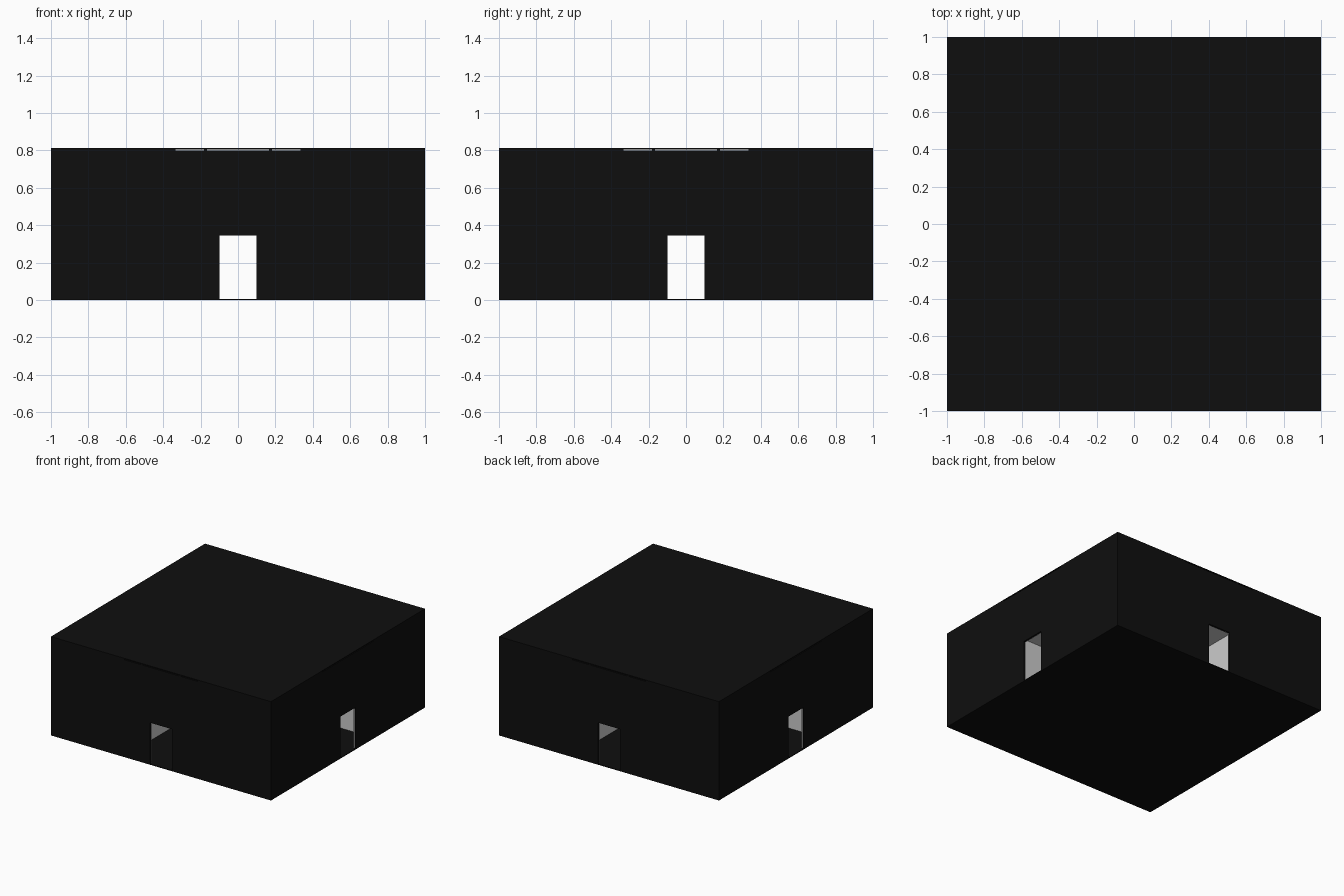
import bpy, bmesh
from mathutils import Matrix, Vector

if "Cube" in bpy.data.objects:
    bpy.data.objects.remove(bpy.data.objects["Cube"])


def material(name, value):
    m = bpy.data.materials.new(name)
    m.diffuse_color = (value, value, value, 1)
    m.use_nodes = True
    m.node_tree.nodes["Principled BSDF"].inputs["Base Color"].default_value = m.diffuse_color
    return m


BLACK = material("black", 0.0045)
WHITE = material("off white", 0.6)

H, TOP = 0.812, 0.806          # overall height, underside of roof
T, L = 0.012, 0.006            # outer wall and lining thickness
C, D, DH = 0.333, 0.1, 0.345   # corridor half width, door half width, door top
CEIL = 0.54                    # corridor ceiling


def boxes(name, mat, spans, turn=0):
    """One object made of boxes (x0, x1, y0, y1, z0, z1), turned in quarter turns."""
    bm = bmesh.new()
    for x0, x1, y0, y1, z0, z1 in spans:
        size = Matrix.Diagonal((x1 - x0, y1 - y0, z1 - z0, 1))
        mid = Vector((x0 + x1, y0 + y1, z0 + z1)) / 2
        bmesh.ops.create_cube(bm, size=1, matrix=Matrix.Translation(mid) @ size)
    bm.transform(Matrix.Rotation(turn * 1.5707963267948966, 4, 'Z'))
    me = bpy.data.meshes.new(name)
    bm.to_mesh(me)
    bm.free()
    me.materials.append(mat)
    ob = bpy.data.objects.new(name, me)
    bpy.context.collection.objects.link(ob)
    return ob


# floor and roof slabs
boxes("floor", BLACK, [(-1, 1, -1, 1, 0, 0.006)])
boxes("roof", BLACK, [(-1, 1, -1, 1, TOP, H)])

for k in range(4):
    # outer wall with doorway and narrow slits under the roof
    boxes("outer_wall", BLACK, [
        (-1, -C, -1, -1 + T, 0.006, TOP),
        (C, 1 - T, -1, -1 + T, 0.006, TOP),
        (-C, -D, -1, -1 + T, 0.006, 0.8),
        (D, C, -1, -1 + T, 0.006, 0.8),
        (-D, D, -1, -1 + T, DH, 0.8),
        (-0.182, -0.166, -1, -1 + T, 0.8, TOP),
        (0.166, 0.182, -1, -1 + T, 0.8, TOP)], k)
    # light lining inside the doorway wall
    boxes("door_lining", WHITE, [
        (-C, -D, -1 + T, -1 + T + L, 0.006, CEIL),
        (D, C, -1 + T, -1 + T + L, 0.006, CEIL),
        (-D, D, -1 + T, -1 + T + L, DH, CEIL)], k)
    # corridor side walls and ceiling of one arm
    boxes("corridor_walls", WHITE, [
        (-C - 0.01, -C, -1 + T, -C, 0.006, CEIL),
        (C, C + 0.01, -1 + T, -C, 0.006, CEIL)], k)
    boxes("corridor_ceiling", WHITE, [(-C, C, -1 + T, -C, CEIL, CEIL + 0.01)], k)

# ceiling over the crossing
boxes("crossing_ceiling", WHITE, [(-C, C, -C, C, CEIL, CEIL + 0.01)])
